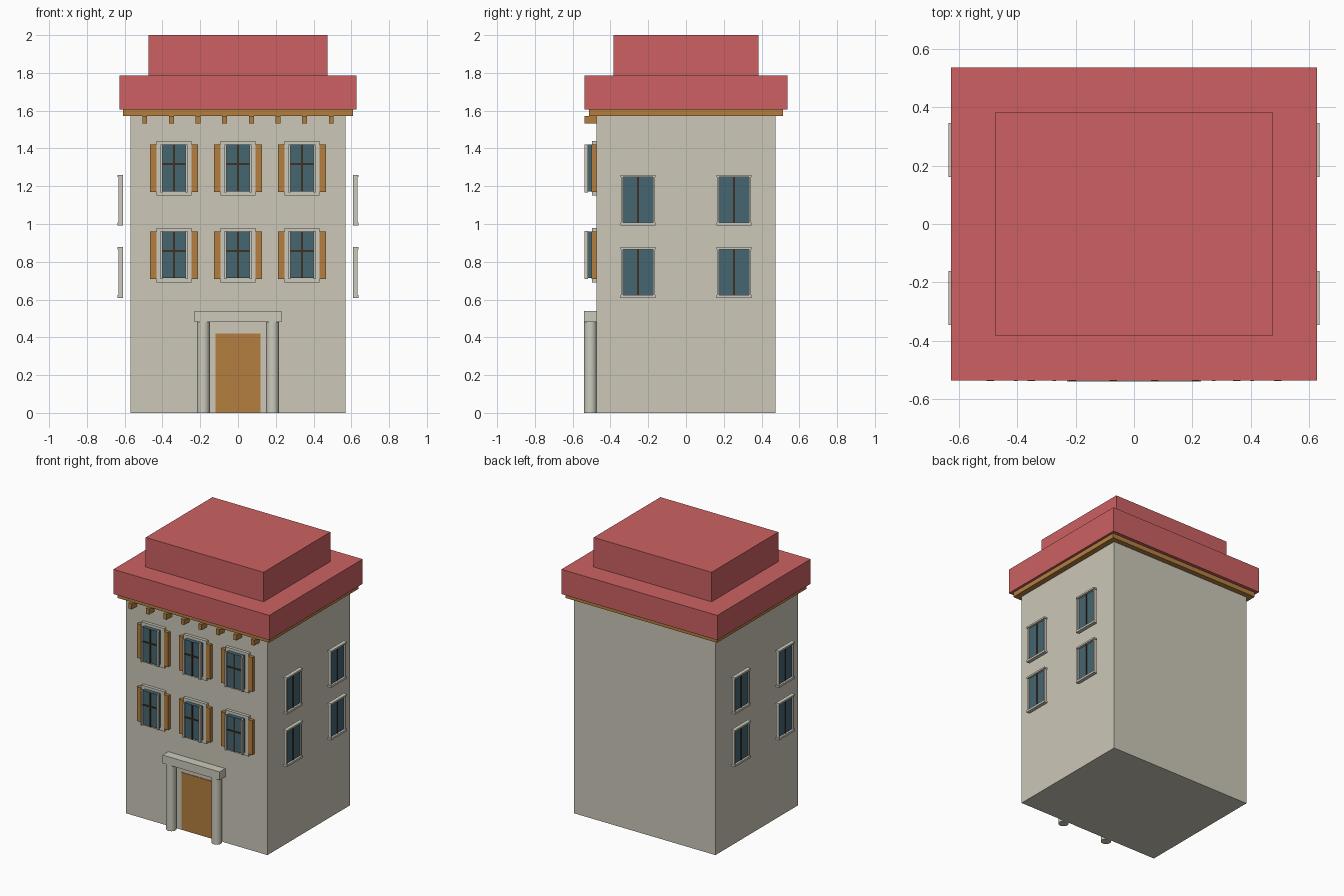
import bpy
import bmesh
from mathutils import Matrix, Vector

if "Cube" in bpy.data.objects:
    bpy.data.objects.remove(bpy.data.objects["Cube"])


def colour(name, r, g, b):
    def linear(c):
        c /= 255
        return c / 12.92 if c < 0.04045 else ((c + 0.055) / 1.055) ** 2.4
    mat = bpy.data.materials.new(name)
    mat.diffuse_color = (linear(r), linear(g), linear(b), 1)
    mat.use_nodes = True
    mat.node_tree.nodes["Principled BSDF"].inputs["Base Color"].default_value = mat.diffuse_color
    return mat


PLASTER = colour("plaster", 204, 200, 184)
STONE = colour("pale_stone", 204, 202, 188)
RED = colour("roof_red", 205, 97, 98)
WOOD = colour("ochre_wood", 180, 127, 64)
GLASS = colour("blue_glass", 70, 102, 114)
BROWN = colour("dark_brown", 62, 46, 32)


def boxes(name, mat, spans):
    """One object from boxes given as (x0, x1, y0, y1, z0, z1)."""
    bm = bmesh.new()
    for x0, x1, y0, y1, z0, z1 in spans:
        centre = Vector((x0 + x1, y0 + y1, z0 + z1)) / 2
        size = Matrix.Diagonal((x1 - x0, y1 - y0, z1 - z0, 1))
        bmesh.ops.create_cube(bm, size=1, matrix=Matrix.Translation(centre) @ size)
    mesh = bpy.data.meshes.new(name)
    bm.to_mesh(mesh)
    bm.free()
    mesh.materials.append(mat)
    obj = bpy.data.objects.new(name, mesh)
    bpy.context.collection.objects.link(obj)
    return obj


# Body and stepped roof
boxes("walls", PLASTER, [(-0.57, 0.57, -0.475, 0.475, 0, 1.575)])
boxes("cornice", WOOD, [(-0.61, 0.61, -0.513, 0.513, 1.572, 1.605)])
boxes("lower_roof", RED, [(-0.628, 0.628, -0.537, 0.537, 1.605, 1.785)])
boxes("upper_roof", RED, [(-0.475, 0.475, -0.384, 0.384, 1.785, 2.0)])

# Row of brackets under the front cornice
boxes("brackets", WOOD, [(x - 0.013, x + 0.013, -0.538, -0.47, 1.532, 1.573)
                         for x in [(i - 3.5) * 0.141 for i in range(8)]])

# Doorway
boxes("door", WOOD, [(-0.12, 0.12, -0.479, -0.47, 0.002, 0.42)])
boxes("door_lintel", STONE, [(-0.23, 0.23, -0.54, -0.47, 0.48, 0.54)])
for side in (-1, 1):
    bpy.ops.mesh.primitive_cylinder_add(vertices=32, radius=0.034, depth=0.48,
                                        location=(side * 0.183, -0.506, 0.24))
    column = bpy.context.object
    column.name = "door_column"
    column.data.materials.append(STONE)
    bpy.ops.object.shade_smooth_by_angle()

# Front windows with shutters
for z in (0.835, 1.295):
    for x in (-0.339, 0, 0.339):
        boxes("front_window_surround", STONE,
              [(x - 0.093, x + 0.093, -0.497, -0.47, z - 0.145, z + 0.145)])
        boxes("front_window_glass", GLASS,
              [(x - 0.064, x + 0.064, -0.525, -0.49, z - 0.122, z + 0.125)])
        boxes("front_window_posts", STONE,
              [(x + s * 0.066 - 0.006, x + s * 0.066 + 0.006,
                -0.538, -0.52, z - 0.127, z + 0.127) for s in (-1, 1)])
        boxes("front_window_bars", BROWN,
              [(x - 0.006, x + 0.006, -0.53, -0.52, z - 0.122, z + 0.125),
               (x - 0.06, x + 0.06, -0.53, -0.52, z + 0.017, z + 0.027)])
        boxes("shutters", WOOD,
              [(x + s * 0.109 - 0.017, x + s * 0.109 + 0.017,
                -0.5, -0.47, z - 0.125, z + 0.125) for s in (-1, 1)])

# Side windows, standing off the walls; built on +x and turned for -x
for turn in (1, -1):
    for z in (0.742, 1.125):
        for y in (-0.254, 0.254):
            parts = [
                ("side_window_frame", STONE,
                 [(0.61, 0.632, y + s * 0.084 - 0.005, y + s * 0.084 + 0.005,
                   z - 0.125, z + 0.125) for s in (-1, 1)]
                 + [(0.61, 0.637, y - 0.093, y + 0.093, z + 0.123, z + 0.135),
                    (0.61, 0.637, y - 0.093, y + 0.093, z - 0.133, z - 0.118)]),
                ("side_window_glass", GLASS,
                 [(0.612, 0.622, y - 0.081, y + 0.081, z - 0.12, z + 0.125)]),
                ("side_window_bar", BROWN,
                 [(0.62, 0.626, y - 0.005, y + 0.005, z - 0.12, z + 0.125)]),
            ]
            for name, mat, spans in parts:
                if turn < 0:
                    spans = [(-b, -a, c, d, e, f) for a, b, c, d, e, f in spans]
                boxes(name, mat, spans)
